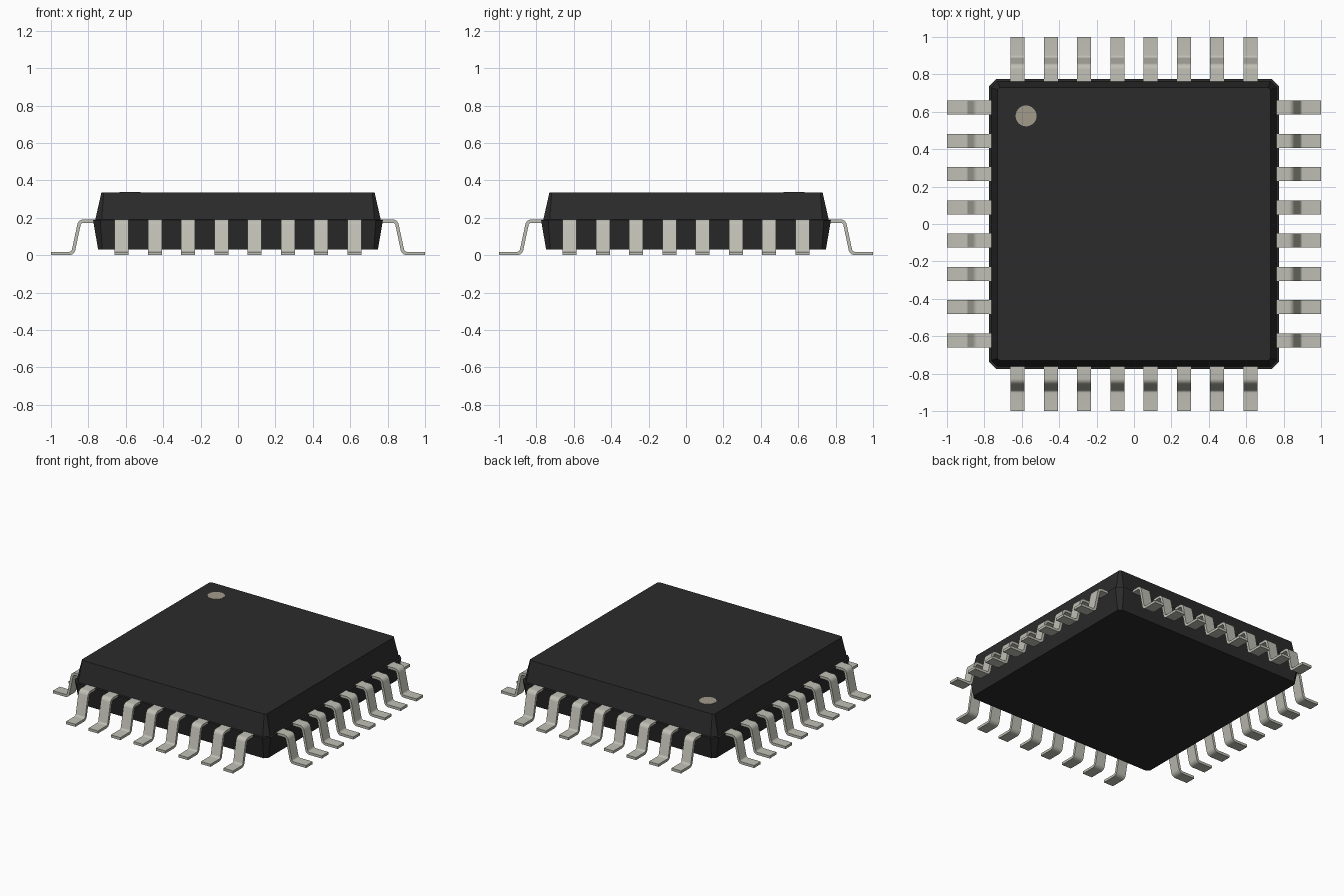
import bpy, bmesh
from math import pi, cos, sin
from mathutils import Vector, Matrix

if "Cube" in bpy.data.objects:
    bpy.data.objects.remove(bpy.data.objects["Cube"])


def material(name, rgb):
    m = bpy.data.materials.new(name)
    m.diffuse_color = (*rgb, 1)
    m.use_nodes = True
    m.node_tree.nodes["Principled BSDF"].inputs["Base Color"].default_value = m.diffuse_color
    return m


RESIN = material("black_resin", (0.024, 0.024, 0.024))
METAL = material("tinned_metal", (0.52, 0.52, 0.46))
MARK = material("pin_mark", (0.36, 0.33, 0.26))


def finish(name, bm, mat, smooth=False):
    bmesh.ops.recalc_face_normals(bm, faces=bm.faces)
    me = bpy.data.meshes.new(name)
    bm.to_mesh(me)
    bm.free()
    me.materials.append(mat)
    ob = bpy.data.objects.new(name, me)
    bpy.context.collection.objects.link(ob)
    if smooth:
        bpy.ops.object.select_all(action='DESELECT')
        ob.select_set(True)
        bpy.context.view_layer.objects.active = ob
        bpy.ops.object.shade_smooth_by_angle(angle=pi / 6)
    return ob


def chamfered_square(bm, half, c, z):
    pts = []
    for sx, sy in ((1, 1), (-1, 1), (-1, -1), (1, -1)):
        pair = [(sx * half, sy * (half - c), z), (sx * (half - c), sy * half, z)]
        pts += pair if sx * sy > 0 else pair[::-1]
    return [bm.verts.new(p) for p in pts]


def loft(bm, rings):
    n = len(rings[0])
    for a, b in zip(rings, rings[1:]):
        for i in range(n):
            j = (i + 1) % n
            bm.faces.new((a[i], a[j], b[j], b[i]))
    bm.faces.new(rings[0][::-1])
    bm.faces.new(rings[-1])


# Moulded package: bottom, parting lip, upper half, top
bm = bmesh.new()
loft(bm, [chamfered_square(bm, h, c, z) for h, c, z in (
    (0.748, 0.022, 0.03), (0.775, 0.038, 0.188),
    (0.763, 0.034, 0.19), (0.73, 0.012, 0.336))])
finish("package_body", bm, RESIN)

# Pin one mark, a thin disc on the top
bm = bmesh.new()
bmesh.ops.create_cone(bm, cap_ends=True, segments=32, radius1=0.056, radius2=0.056,
                      depth=0.004, matrix=Matrix.Translation((-0.577, 0.578, 0.336)))
finish("pin_one_mark", bm, MARK)


def fillet(p, corner, q, r, steps=5):
    """Round a corner of the lead outline with an arc of radius r."""
    a, b = (p - corner).normalized(), (q - corner).normalized()
    half = a.angle(b) / 2
    centre = corner + (a + b).normalized() * (r / sin(half))
    start = corner + a * (r * cos(half) / sin(half)) - centre
    end = corner + b * (r * cos(half) / sin(half)) - centre
    return [centre + (start.lerp(end, t / steps)).normalized() * r for t in range(steps + 1)]


# Gull-wing lead centre line, thickened into a closed profile
T, W = 0.018, 0.075
A, B, C, D = (Vector(p) for p in ((0.752, 0.182), (0.846, 0.182), (0.883, T / 2), (1.0, T / 2)))
path = [A] + fillet(A, B, C, 0.024) + fillet(B, C, D, 0.024) + [D]
upper, lower = [], []
for i, p in enumerate(path):
    t = (path[min(i + 1, len(path) - 1)] - path[max(i - 1, 0)]).normalized()
    if i in (0, len(path) - 1):
        t = Vector((1, 0))
    n = Vector((-t.y, t.x)) * (T / 2)
    upper.append(p + n)
    lower.append(p - n)


def add_lead(bm, offset, turn):
    rows = []
    for u, l in zip(upper, lower):
        ring = ((u, -W / 2), (u, W / 2), (l, W / 2), (l, -W / 2))
        rows.append([bm.verts.new(turn @ Vector((p.x, offset + s, p.y))) for p, s in ring])
    loft(bm, rows)


# Eight leads on each of the four sides
for k, side in enumerate(("right", "back", "left", "front")):
    bm = bmesh.new()
    for i in range(8):
        add_lead(bm, (i - 3.5) * 0.178, Matrix.Rotation(k * pi / 2, 3, 'Z'))
    finish(side + "_leads", bm, METAL, smooth=True)
